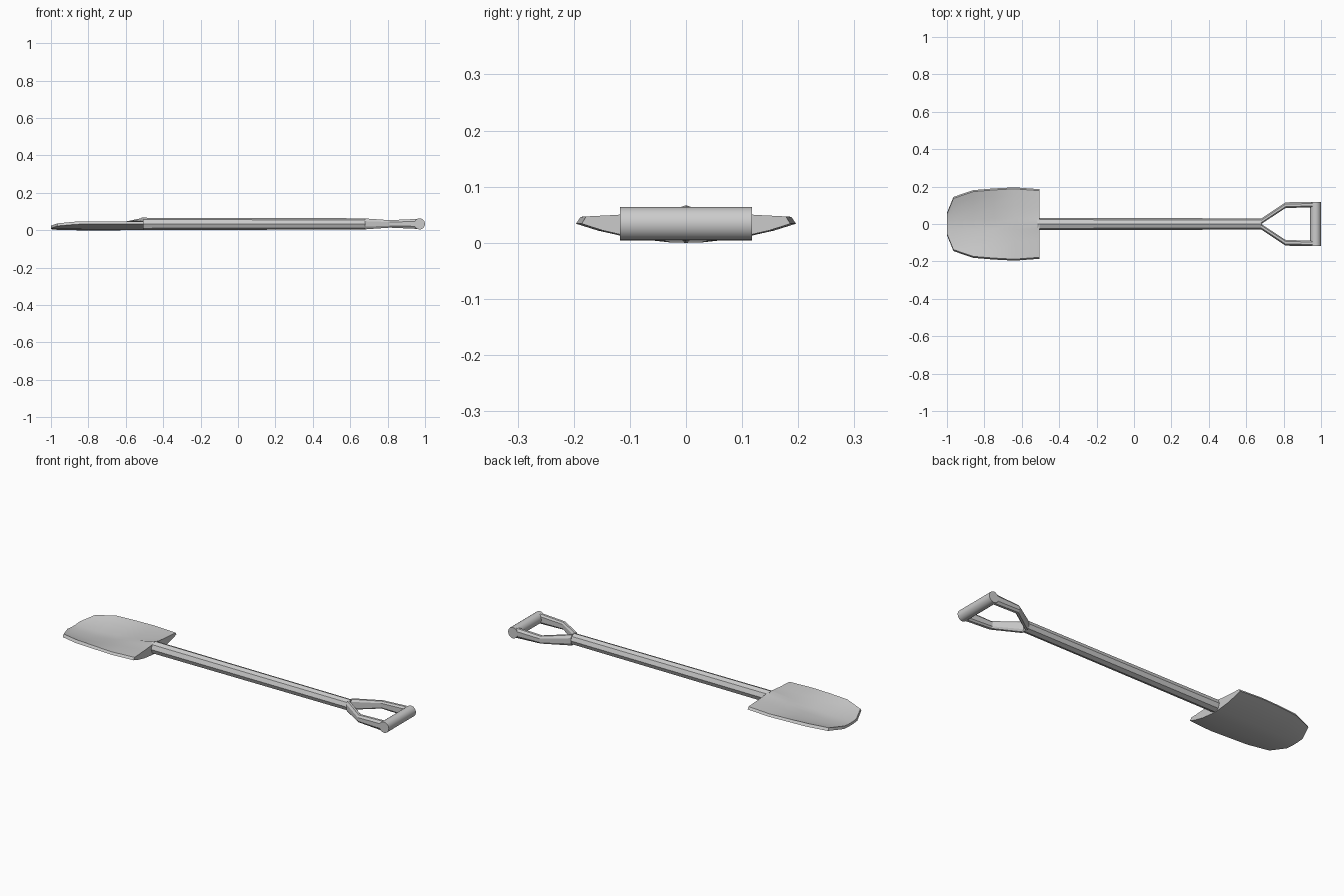
import bpy, bmesh
from math import sin, cos, pi

if "Cube" in bpy.data.objects:
    bpy.data.objects.remove(bpy.data.objects["Cube"])


def loft(name, rings, smooth=None):
    """Skin a list of equal-length closed rings and cap both ends."""
    bm = bmesh.new()
    rows = [[bm.verts.new(p) for p in ring] for ring in rings]
    n = len(rows[0])
    for a, b in zip(rows, rows[1:]):
        for i in range(n):
            j = (i + 1) % n
            bm.faces.new((a[i], a[j], b[j], b[i]))
    bm.faces.new(rows[0])
    bm.faces.new(rows[-1])
    bmesh.ops.recalc_face_normals(bm, faces=bm.faces)
    mesh = bpy.data.meshes.new(name)
    bm.to_mesh(mesh)
    bm.free()
    ob = bpy.data.objects.new(name, mesh)
    bpy.context.collection.objects.link(ob)
    if smooth:
        for o in bpy.context.selected_objects:
            o.select_set(False)
        ob.select_set(True)
        bpy.context.view_layer.objects.active = ob
        bpy.ops.object.shade_smooth_by_angle(angle=smooth)
    return ob


ZC = 0.034  # height of the handle axis

# Blade: x, half width, edge top, edge bottom, centre top, centre bottom, top curve power
stations = [
    (-1.00, 0.060, 0.024, 0.010, 0.020, 0.006, 2.0),
    (-0.965, 0.145, 0.037, 0.023, 0.017, 0.002, 2.0),
    (-0.86, 0.181, 0.047, 0.032, 0.015, 0.000, 2.0),
    (-0.75, 0.190, 0.047, 0.034, 0.022, 0.000, 1.5),
    (-0.64, 0.196, 0.046, 0.034, 0.037, 0.000, 1.0),
    (-0.505, 0.186, 0.047, 0.034, 0.067, 0.001, 0.4),
]
half = (0.15, 0.5, 0.8, 1.0)
ts = [-t for t in reversed(half)] + [0.0] + list(half)
blade_rings = []
for x, w, et, eb, ct, cb, p in stations:
    top = [(x, t * (w - 0.008), ct + (et - ct) * abs(t) ** p) for t in ts]
    bottom = [(x, t * w, cb + (eb - cb) * t * t) for t in reversed(ts)]
    blade_rings.append(top + bottom)
loft("blade", blade_rings, smooth=0.5)

# Shaft: slightly tapered octagon with a corner on top
loft("shaft", [[(x, r * sin(i * pi / 4), ZC + r * cos(i * pi / 4)) for i in range(8)]
               for x, r in ((-0.515, 0.033), (-0.17, 0.032), (0.685, 0.030))])

# Forked arms: x, inner y, outer y, half height
arm = [(0.68, 0.000, 0.029, 0.029),
       (0.81, 0.085, 0.116, 0.020),
       (0.968, 0.090, 0.118, 0.027)]
section = [(1, -0.5), (1, 0.5), (0.4, 1), (-0.5, 1), (-1, 0.6), (-1, -0.6), (-0.5, -1), (0.4, -1)]
for side, label in ((1, "left"), (-1, "right")):
    rings = []
    for x, yi, yo, h in arm:
        yc, w = (yi + yo) / 2, (yo - yi) / 2
        rings.append([(x, side * (yc + u * w), ZC + v * h) for u, v in section])
    loft("arm_" + label, rings)

# Cross grip
loft("grip", [[(0.971 + 0.029 * cos(i * pi / 8), y, ZC + 0.030 * sin(i * pi / 8)) for i in range(16)]
              for y in (-0.118, 0.118)], smooth=0.6)
